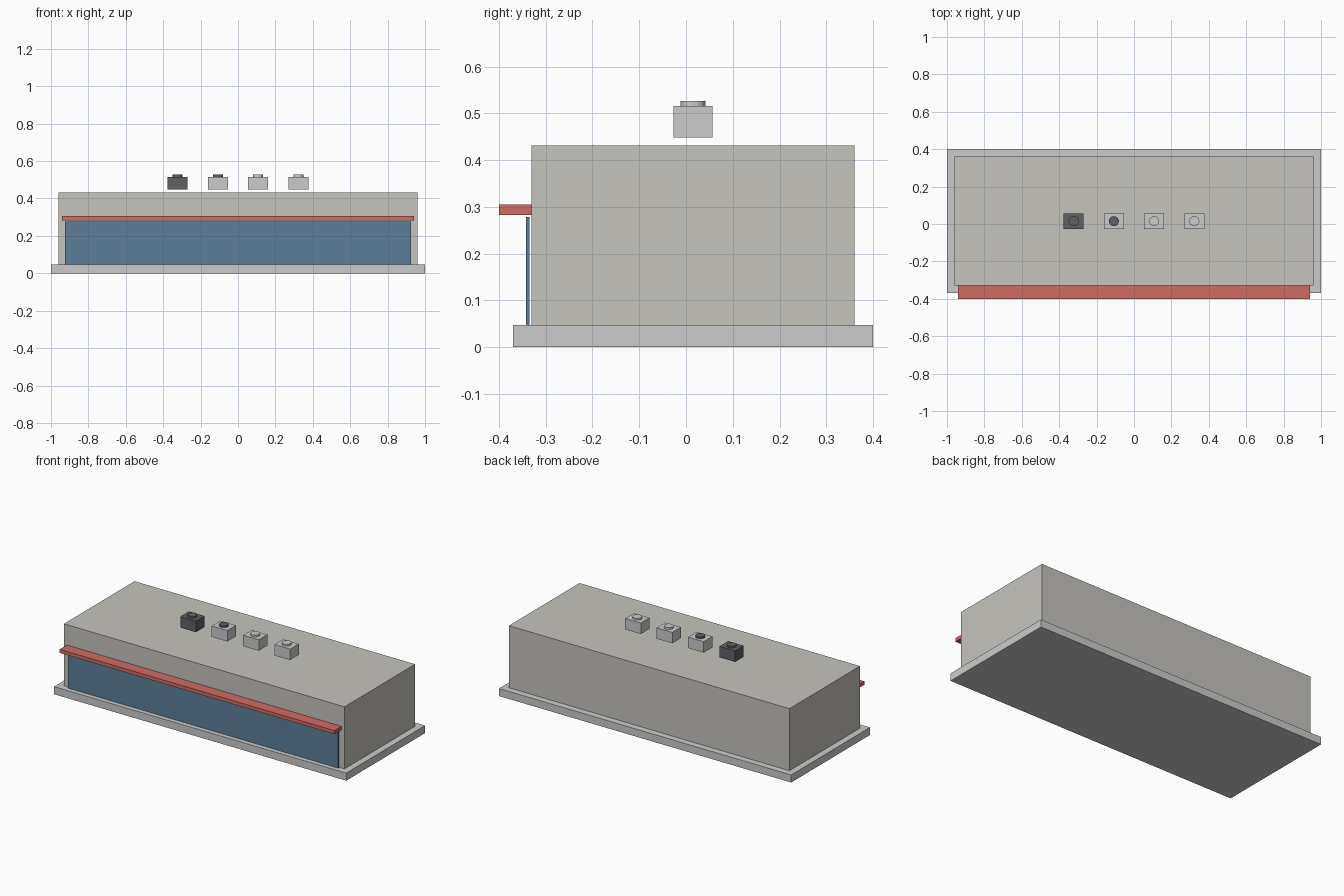
import bpy, bmesh
from mathutils import Matrix

if "Cube" in bpy.data.objects:
    bpy.data.objects.remove(bpy.data.objects["Cube"])


def material(name, rgb):
    m = bpy.data.materials.new(name)
    m.diffuse_color = (*rgb, 1)
    m.use_nodes = True
    m.node_tree.nodes["Principled BSDF"].inputs["Base Color"].default_value = m.diffuse_color
    return m


def add_object(name, bm, mat):
    me = bpy.data.meshes.new(name)
    bm.to_mesh(me)
    bm.free()
    if mat:
        me.materials.append(mat)
    ob = bpy.data.objects.new(name, me)
    bpy.context.collection.objects.link(ob)
    return ob


def box(name, x, y, z, mat=None):
    """Box from (min, max) ranges on each axis."""
    bm = bmesh.new()
    centre = [(a + b) / 2 for a, b in (x, y, z)]
    size = [b - a for a, b in (x, y, z)]
    bmesh.ops.create_cube(bm, size=1, matrix=Matrix.Translation(centre) @ Matrix.Diagonal((*size, 1)))
    return add_object(name, bm, mat)


def disc(name, x, y, z, radius, mat=None):
    """Upright cylinder with z given as a (min, max) range."""
    bm = bmesh.new()
    bmesh.ops.create_cone(bm, cap_ends=True, segments=16, radius1=radius, radius2=radius,
                          depth=z[1] - z[0], matrix=Matrix.Translation((x, y, sum(z) / 2)))
    return add_object(name, bm, mat)


wall = material("wall", (0.56, 0.55, 0.51))
red = material("awning_red", (0.62, 0.15, 0.13))
blue = material("window_blue", (0.11, 0.21, 0.31))
dark = material("dark_metal", (0.12, 0.12, 0.13))

# Building shell
box("base_slab", (-1, 1), (-0.37, 0.4), (0, 0.047))
box("building", (-0.96, 0.96), (-0.33, 0.36), (0.047, 0.431), wall)

# Shop front
box("shop_window", (-0.925, 0.925), (-0.342, -0.335), (0.047, 0.278), blue)
box("awning", (-0.94, 0.94), (-0.4, -0.33), (0.283, 0.305), red)

# Row of rooftop air units, hovering slightly above the roof
for i in range(4):
    x = (i - 1.5) * 0.215
    box(f"roof_unit_{i + 1}", (x - 0.0535, x + 0.0535), (-0.027, 0.057), (0.448, 0.516),
        dark if i == 0 else None)
    disc(f"roof_fan_{i + 1}", x, 0.015, (0.516, 0.527), 0.027, dark if i < 2 else None)
